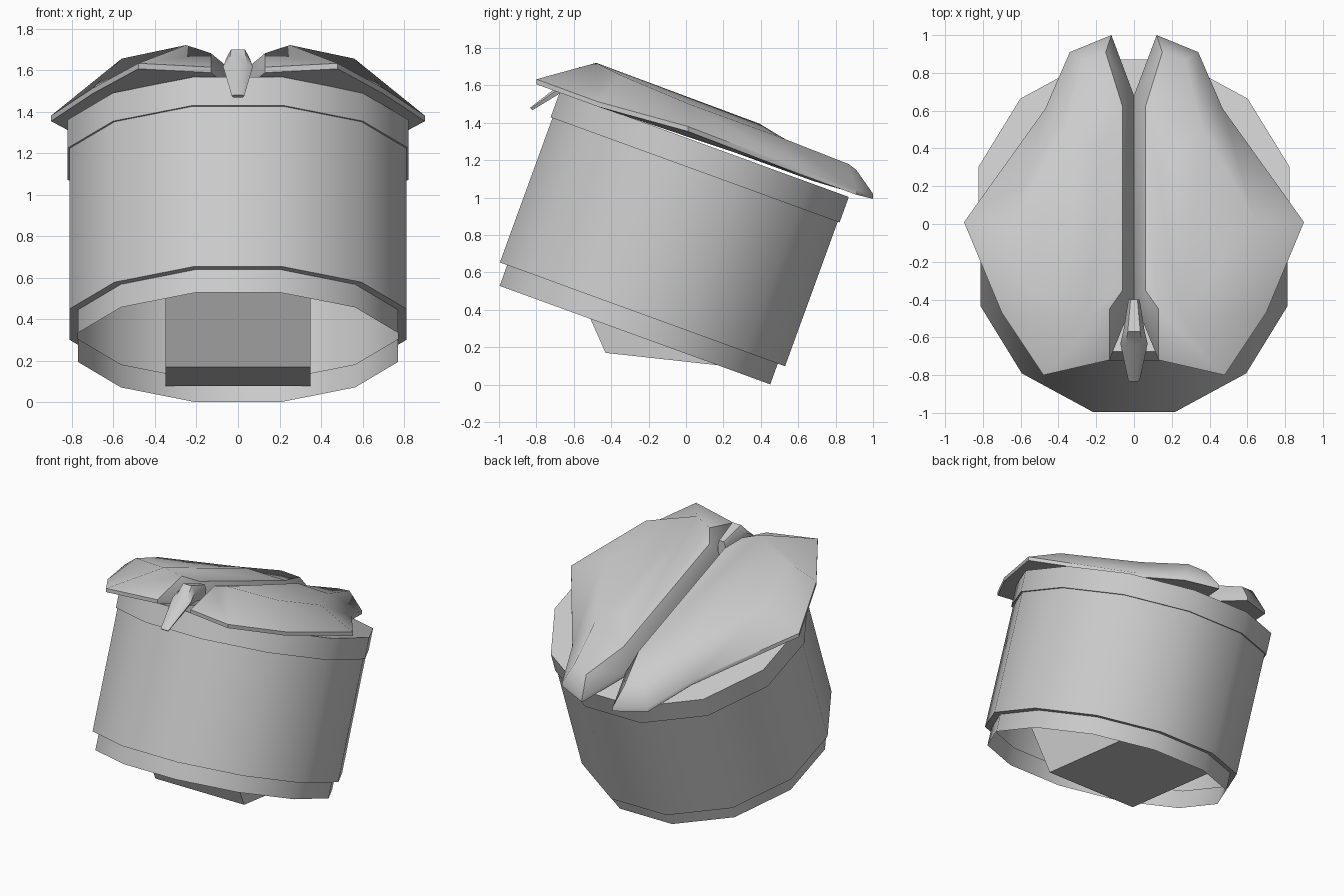
import bpy, bmesh, math
from mathutils import Matrix

if "Cube" in bpy.data.objects:
    bpy.data.objects.remove(bpy.data.objects["Cube"])

TILT = math.radians(20)
OY, OZ = -0.273, 0.265          # centre of the pot's lower opening
grey = bpy.data.materials.new("light_grey")
grey.diffuse_color = (0.6, 0.6, 0.6, 1)
grey.use_nodes = True
grey.node_tree.nodes["Principled BSDF"].inputs["Base Color"].default_value = grey.diffuse_color


def finish(name, bm, angle):
    bmesh.ops.recalc_face_normals(bm, faces=bm.faces)
    me = bpy.data.meshes.new(name)
    bm.to_mesh(me)
    bm.free()
    me.materials.append(grey)
    ob = bpy.data.objects.new(name, me)
    bpy.context.collection.objects.link(ob)
    bpy.ops.object.select_all(action='DESELECT')
    ob.select_set(True)
    bpy.context.view_layer.objects.active = ob
    bpy.ops.object.shade_smooth_by_angle(angle=math.radians(angle))
    return ob


def loft(bm, rings, closed=True):
    """Bridge rings of equal length with quads."""
    vs = [[bm.verts.new(p) for p in r] for r in rings]
    n = len(rings[0])
    for a, b in zip(vs, vs[1:]):
        for i in range(n):
            j = (i + 1) % n
            bm.faces.new((a[i], a[j], b[j], b[i]))
    return vs


# Twelve-sided tilted pot: open lower lip, wall, upper band, flat top
def ring(r, w):
    return [(r * math.sin(math.radians(15 + 30 * i)),
             r * math.cos(math.radians(15 + 30 * i)), w) for i in range(12)]


bm = bmesh.new()
profile = [(0.797, 0), (0.797, 0.118), (0.84, 0.118), (0.84, 0.94),
           (0.851, 0.94), (0.851, 1.085)]
rings = loft(bm, [ring(r, w) for r, w in profile])
bm.faces.new(rings[-1])
bm.transform(Matrix.Translation((0, OY, OZ)) @ Matrix.Rotation(-TILT, 4, 'X'))
finish("pot", bm, 40)

# Block hanging in the lower opening
bm = bmesh.new()
side = [(-0.43, 0.17), (0.39, 0.08), (0.50, 0.60), (-0.63, 0.62)]
ends = loft(bm, [[(x, y, z) for y, z in side] for x in (-0.35, 0.35)])
for e in ends:
    bm.faces.new(e)
finish("inner_block", bm, 20)


# Two domed wing covers; w is the height above the opening along the pot axis
def on_lid(x, y, w):
    return (x, y, OZ + (w - math.sin(TILT) * (y - OY)) / math.cos(TILT))


rim = [(0.0, 0.68, 1.10), (0.12, 1.0, 1.12), (0.34, 0.91, 1.11),
       (0.47, 0.61, 1.11), (0.90, 0.01, 1.12), (0.70, -0.47, 1.08),
       (0.48, -0.80, 1.08), (0.13, -0.72, 1.09), (0.0, -0.40, 1.10)]
crown = [(0.06, 0.62, 1.24), (0.15, 0.91, 1.235), (0.27, 0.87, 1.25),
         (0.36, 0.50, 1.26), (0.64, 0.02, 1.26), (0.56, -0.35, 1.28),
         (0.25, -0.48, 1.297), (0.13, -0.45, 1.27), (0.06, -0.35, 1.25)]
for s, name in ((1, "right_cover"), (-1, "left_cover")):
    bm = bmesh.new()
    lower = [on_lid(s * x, y, w) for x, y, w in rim]
    upper = [on_lid(s * x, y, w + 0.025) for x, y, w in rim]
    top = [on_lid(s * x, y, w) for x, y, w in crown]
    v = loft(bm, [lower, upper, top])
    bm.faces.new(v[0])
    t = v[2]
    ridge = bm.verts.new(on_lid(s * 0.2, 0.39, 1.29))
    for ids in ((0, 1, 2, 3), (3, 4, 5, 6), (6, 7, 8, 0)):
        bm.faces.new([ridge] + [t[i] for i in ids])
    finish(name, bm, 42)

# Small beak between the covers
bm = bmesh.new()
sections = [(-0.40, 1.64, -0.40, 1.54, 0.03), (-0.57, 1.70, -0.54, 1.58, 0.055),
            (-0.64, 1.63, -0.62, 1.59, 0.072), (-0.835, 1.48, -0.82, 1.468, 0.03)]
rings = []
for y, z, y2, z2, h in sections:
    ym, zm = (y * 2 + y2) / 3, (z * 2 + z2) / 3
    rings.append([(-h * 0.6, y, z), (h * 0.6, y, z), (h, ym, zm),
                  (h * 0.8, y2, z2), (-h * 0.8, y2, z2), (-h, ym, zm)])
v = loft(bm, rings)
bm.faces.new(v[0])
bm.faces.new(v[-1])
finish("beak", bm, 40)
